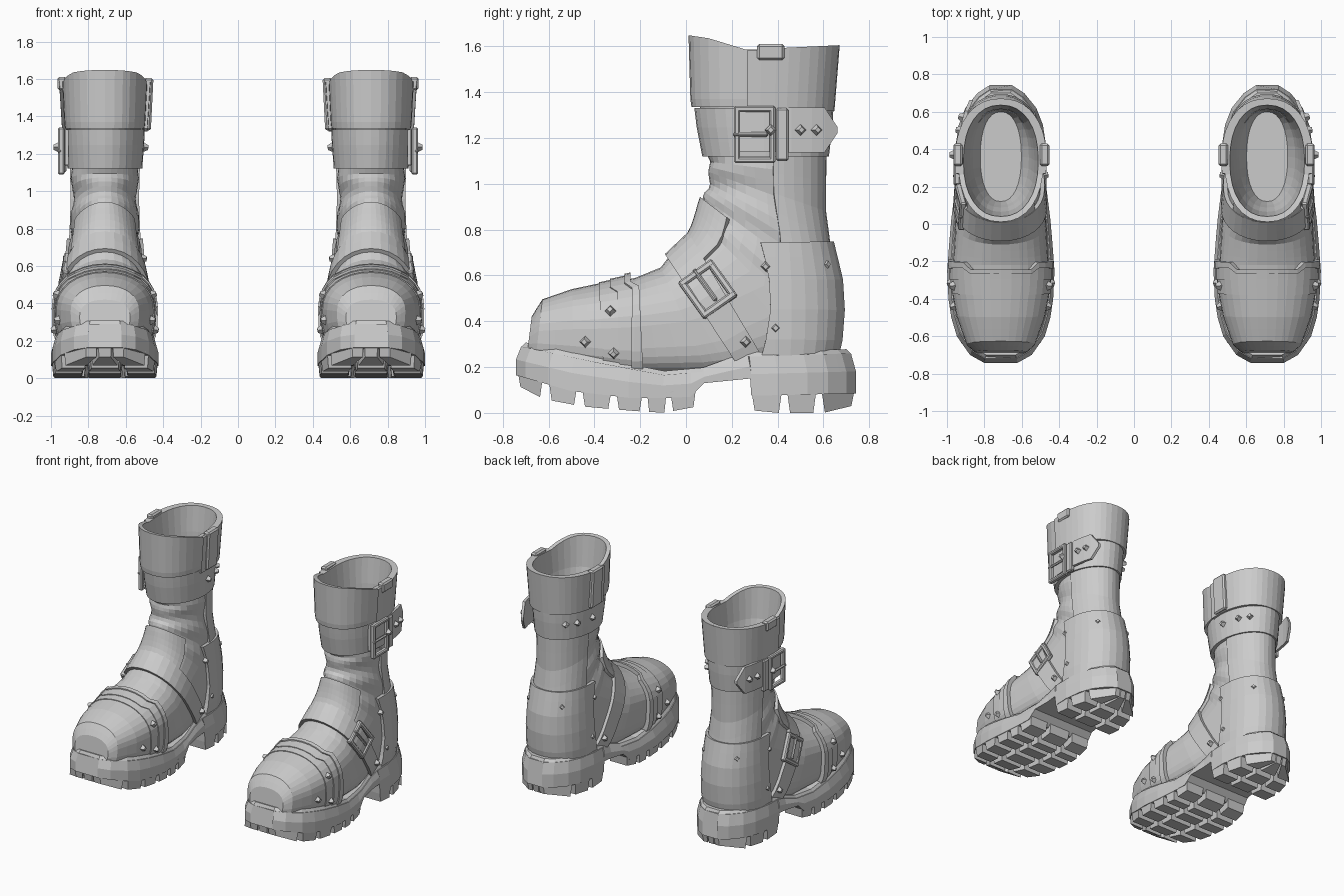
import bpy, bmesh
from math import sin, cos, radians, pi
from mathutils import Vector, Matrix
from mathutils.bvhtree import BVHTree

if "Cube" in bpy.data.objects:
    bpy.data.objects.remove(bpy.data.objects["Cube"])

CX = 0.712          # centre line of the right boot; the left one is mirrored
parts = []

def finish(name, bm, bevel=0.0):
    bmesh.ops.recalc_face_normals(bm, faces=bm.faces)
    me = bpy.data.meshes.new(name)
    bm.to_mesh(me)
    bm.free()
    ob = bpy.data.objects.new(name, me)
    bpy.context.collection.objects.link(ob)
    if bevel:
        b = ob.modifiers.new("bevel", 'BEVEL')
        b.width, b.segments = bevel, 1
    ob.modifiers.new("pair", 'MIRROR').use_mirror_merge = False
    parts.append(ob)
    return ob

def grid(name, rows, closed=True, cap0=False, cap1=False, bevel=0.0):
    bm = bmesh.new()
    vs = [[bm.verts.new(p) for p in r] for r in rows]
    n = len(rows[0])
    for a, b in zip(vs, vs[1:]):
        for i in range(n if closed else n - 1):
            j = (i + 1) % n
            bm.faces.new((a[i], a[j], b[j], b[i]))
    if cap0: bm.faces.new(vs[0])
    if cap1: bm.faces.new(vs[-1])
    return finish(name, bm, bevel)

def interp(pts, x):
    if x <= pts[0][0]: return pts[0][1]
    for (a, p), (b, q) in zip(pts, pts[1:]):
        if x <= b: return p + (q - p) * (x - a) / (b - a)
    return pts[-1][1]

def spow(v, n):
    return (1 if v >= 0 else -1) * abs(v) ** (2 / n)

# Stations from toe to shaft: front y,z / back y,z / half width / front and back squareness
S = [(-.675, .41, -.695, .25, .125, 2.3, 3), (-.63, .485, -.66, .23, .172, 2.2, 3.5),
     (-.5, .53, -.5, .20, .225, 2.1, 3.7), (-.38, .555, -.36, .18, .25, 2.1, 4),
     (-.30, .572, -.29, .17, .255, 2.1, 4), (-.22, .59, -.225, .16, .256, 2.1, 4),
     (-.11, .635, .10, .16, .242, 2.1, 4), (-.08, .675, .25, .17, .225, 2.1, 3.8),
     (.02, .77, .36, .20, .212, 2.1, 3.5), (.05, .85, .63, .26, .200, 2.1, 3),
     (.07, .92, .66, .45, .187, 2, 2.5), (.095, .98, .635, .65, .178, 2, 2.3),
     (.105, 1.05, .60, .87, .172, 2, 2), (.095, 1.12, .60, 1.12, .176, 2, 2),
     (.07, 1.25, .615, 1.25, .186, 2, 2), (.06, 1.335, .62, 1.335, .19, 2, 2)]

def ring_pt(t, deg, off):
    t = max(0, min(len(S) - 1.0001, t))
    k = int(t)
    fy, fz, by, bz, w, nf, nb = [p + (q - p) * (t - k) for p, q in zip(S[k], S[k + 1])]
    c, s = cos(radians(deg)), sin(radians(deg))
    n = nf if c >= 0 else nb
    half = Vector((0, fy - by, fz - bz)) / 2
    p = Vector((CX, (fy + by) / 2, (fz + bz) / 2))
    p += half * (1 + off / half.length) * spow(c, n)
    p.x += (w + off) * spow(s, n)
    return p

def shell(name, t0, t1, off, a0=0, a1=360, notch=0, cap=False, steps=2):
    """Raised band over the boot body between two stations."""
    full = a1 - a0 == 360
    n = 32 if full else 16
    ang = [(a0 + (a1 - a0) * i / n, off) for i in range(n if full else n + 1)]
    if not full: ang = [(a0, -.01)] + ang + [(a1, -.01)]
    m = max(2, round((t1 - t0) * steps))
    ts = [(t0 + (t1 - t0) * i / m, 0) for i in range(m + 1)]
    ts = ([] if cap else [(t0, -1)]) + ts + [(t1, -1)]
    rows = []
    for t, inner in ts:
        rows.append([ring_pt(t + (notch if cos(radians(a)) > .8 else 0), a, -.01 if inner else o)
                     for a, o in ang])
    return grid(name, rows, full, cap0=cap)

# Boot body, with soft folds around the ankle
rows = []
for i in range(3, 46):
    t = i / 3
    fold = .008 if 9 < t < 13 else 0
    rows.append([ring_pt(t, a * 11.25, fold * sin(t * 4.2 + 1.5 * cos(radians(a * 22.5)))) for a in range(32)])
grid("boot_body", rows, cap0=True)

# Leather layers over the body
shell("toe_cap", 0, 3.05, .010, cap=True)
shell("toe_band", 3, 4.05, .015)
shell("vamp_band", 4, 5, .020, notch=-.4)
shell("vamp_band_rim", 4.8, 5.12, .028, notch=-.4)
shell("instep_strap", 7, 8, .022)
shell("tongue_panel", 7.9, 10.2, .018, -52, 52)
shell("back_panel", 10.5, 13.1, .012, 97, 263)
shell("ankle_strap", 13, 14.95, .024)

# Heel counter
rows = []
for z, yb, w in ((.23, .65, .205), (.32, .67, .212), (.45, .68, .210), (.58, .672, .202),
                 (.68, .648, .194), (.745, .632, .188)):
    edge = .325 + .045 * sin(pi * (z - .23) / .515)
    arc = [(CX + w * spow(sin(radians(a)), 2.2), .39 + (yb - .39) * spow(cos(radians(a)), 2.2), z)
           for a in range(-90, 91, 12)]
    rows.append([(CX - w, edge, z)] + arc + [(CX + w, edge, z)])
heel = grid("heel_counter", rows, closed=False)
sol = heel.modifiers.new("thickness", 'SOLIDIFY')
sol.thickness, sol.offset = .03, 0

# Cuff, folded into a lining with an inner floor
RIM = [(0, 1.65), (.1, 1.635), (.28, 1.58), (.4, 1.592), (.67, 1.605)]
def oval(rx, ry, yc, z, a0=0, a1=360, n=32):
    out = []
    for i in range(n if a1 - a0 == 360 else n + 1):
        a = radians(a0 + (a1 - a0) * i / n)
        y = yc - ry * spow(cos(a), 2.25)
        out.append((CX + rx * spow(sin(a), 2.25), y, z if z else interp(RIM, y)))
    return out
grid("cuff", [oval(*r) for r in (
    (.19, .28, .335, 1.35), (.213, .308, .332, 1.335), (.217, .313, .332, 1.37), (.228, .327, .338, 0),
    (.200, .298, .338, 0), (.180, .275, .34, 1.42), (.165, .262, .35, 1.34), (.15, .255, .355, 1.28),
    (.110, .24, .36, 1.19))], cap1=True)
grid("cuff_back_flap", [oval(*r, 80, 280, 22) for r in (
    (.20, .29, .333, 1.318), (.228, .316, .332, 1.318), (.245, .333, .338, 0), (.218, .31, .338, 0))], False)

def box(bm, M, centre, size):
    bmesh.ops.create_cube(bm, size=1, matrix=M @ Matrix.Translation(centre) @ Matrix.Diagonal((*size, 1)))

# Pull tabs on the cuff: a long strip inside the pair, a short fold outside
bm = bmesh.new()
for s, z, h in ((-1, 1.465, .28), (1, 1.575, .07)):
    M = Matrix.Translation((CX + s * .228, .37, z)) @ Matrix.Rotation(s * .05, 4, 'Y')
    box(bm, M, (0, 0, 0), (.05, .12, h))
finish("cuff_tabs", bm, .01)

# Sole: half width, top and underside along y
W = [(-.742, .09), (-.70, .165), (-.6, .235), (-.5, .265), (-.4, .28), (-.25, .287), (0, .268),
     (.2, .243), (.4, .245), (.53, .225), (.62, .19), (.70, .125), (.742, .06)]
TOP = [(-.745, .29), (-.4, .22), (-.1, .165), (.08, .18), (.27, .245), (.74, .26)]
BOT = [(-.745, .165), (-.5, .095), (-.2, .06), (.02, .07), (.08, .13), (.28, .15), (.285, .075), (.74, .085)]
YS = [-.742, -.70, -.65, -.6, -.5, -.4, -.25, -.1, .02, .08, .2, .28, .285, .4, .53, .62, .67, .70, .742]

def slab(name, inset, lift, drop):
    rows = []
    for y in YS:
        k = 1 - inset / .28
        w, yy = interp(W, y), y * (1 - inset / .74)
        zt = interp(TOP, y) + lift
        zb = interp(BOT, y) if drop is None else zt - drop
        mid = zt - (zt - zb) * .45
        rows.append([(CX - w * k * .94, yy * .97, zt), (CX + w * k * .94, yy * .97, zt),
                     (CX + w * k, yy, mid), (CX + w * k, yy, zb), (CX - w * k, yy, zb), (CX - w * k, yy, mid)])
    grid(name, rows, cap0=True, cap1=True)
slab("sole", 0, 0, None)
slab("welt", .02, .018, .05)

# Tread lugs under forefoot and heel
GROUND = [(-.745, .125), (-.62, .06), (-.45, .028), (-.25, .01), (-.1, 0), (.03, .025),
          (.28, .012), (.4, 0), (.6, 0), (.742, .035)]
bm = bmesh.new()
spans = [(-.735, -.625), (-.60, -.475), (-.455, -.325), (-.305, -.19), (-.17, -.085), (-.068, .045),
         (.285, .42), (.44, .57), (.59, .738)]
for y0, y1 in spans:
    for f0, f1 in ((-1, -.42), (-.34, .34), (.42, 1)):
        fc, yc = (f0 + f1) / 2, (y0 + y1) / 2
        top, low = [], []
        for f, y in ((f0, y0), (f1, y0), (f1, y1), (f0, y1)):
            w = interp(W, y)
            top.append(bm.verts.new((CX + f * w, y, interp(BOT, y) + .025)))
            fl, yl = fc + (f - fc) * .9, yc + (y - yc) * .78
            low.append(bm.verts.new((CX + fl * w, yl, interp(GROUND, yl))))
        bm.faces.new(top)
        bm.faces.new(low)
        for i in range(4):
            j = (i + 1) % 4
            bm.faces.new((top[i], top[j], low[j], low[i]))
finish("tread_lugs", bm)

# Loose pointed end of the ankle strap
rows = [[(x, y, 1.235 - h), (x + .02, y, 1.235 - h), (x + .02, y, 1.235 + h), (x, y, 1.235 + h)]
        for x, y, h in ((.905, .22, .095), (.918, .34, .095), (.916, .46, .098), (.9, .55, .098),
                        (.885, .605, .098), (.86, .662, .012))]
grid("strap_end", rows, cap0=True, cap1=True)

# Buckles: frame of four bars with a prong
def buckle(name, centre, d, n, length, width, bar):
    d, n = Vector(d).normalized(), Vector(n)
    n = (n - d * n.dot(d)).normalized()
    M = Matrix.Translation(centre) @ Matrix((d, n.cross(d), n)).transposed().to_4x4()
    bm = bmesh.new()
    for s in (-1, 1):
        box(bm, M, (s * (length - bar) / 2, 0, 0), (bar, width, .035))
        box(bm, M, (0, s * (width - bar) / 2, 0), (length, bar, .034))
    box(bm, M, (-length * .1, 0, .01), (length * .85, .02, .02))
    finish(name, bm, .007)
buckle("ankle_buckle", (.945, .30, 1.215), (0, 1, 0), (1, 0, 0), .18, .25, .026)
buckle("instep_buckle", (.932, .095, .54), (.09, .33, -.46), (1, 0, .1), .20, .18, .03)
bm = bmesh.new()
box(bm, Matrix(), (.935, .42, 1.215), (.035, .055, .23))
finish("strap_loop", bm, .008)

# Studs placed on the outer and inner side surfaces
trees = [BVHTree.FromPolygons([v.co for v in o.data.vertices], [p.vertices for p in o.data.polygons])
         for o in parts]
bm = bmesh.new()
for y, z in ((-.33, .445), (-.44, .31), (-.315, .26), (.35, .64), (.39, .37), (.605, .645), (.26, .31),
             (.57, 1.235), (.50, 1.235), (.37, 1.235)):
    for x0, dx in ((2, -1), (.2, 1)):
        hits = [h for h in (t.ray_cast(Vector((x0, y, z)), Vector((dx, 0, 0))) for t in trees) if h[0]]
        if hits:
            loc, nor = min(hits, key=lambda h: h[3])[:2]
            if nor.x * dx > 0: nor = -nor
            M = Matrix.Translation(loc + nor * .012) @ nor.to_track_quat('Z', 'Y').to_matrix().to_4x4()
            bmesh.ops.create_cone(bm, cap_ends=True, segments=4, radius1=.026, radius2=.013, depth=.026, matrix=M)
finish("studs", bm)
